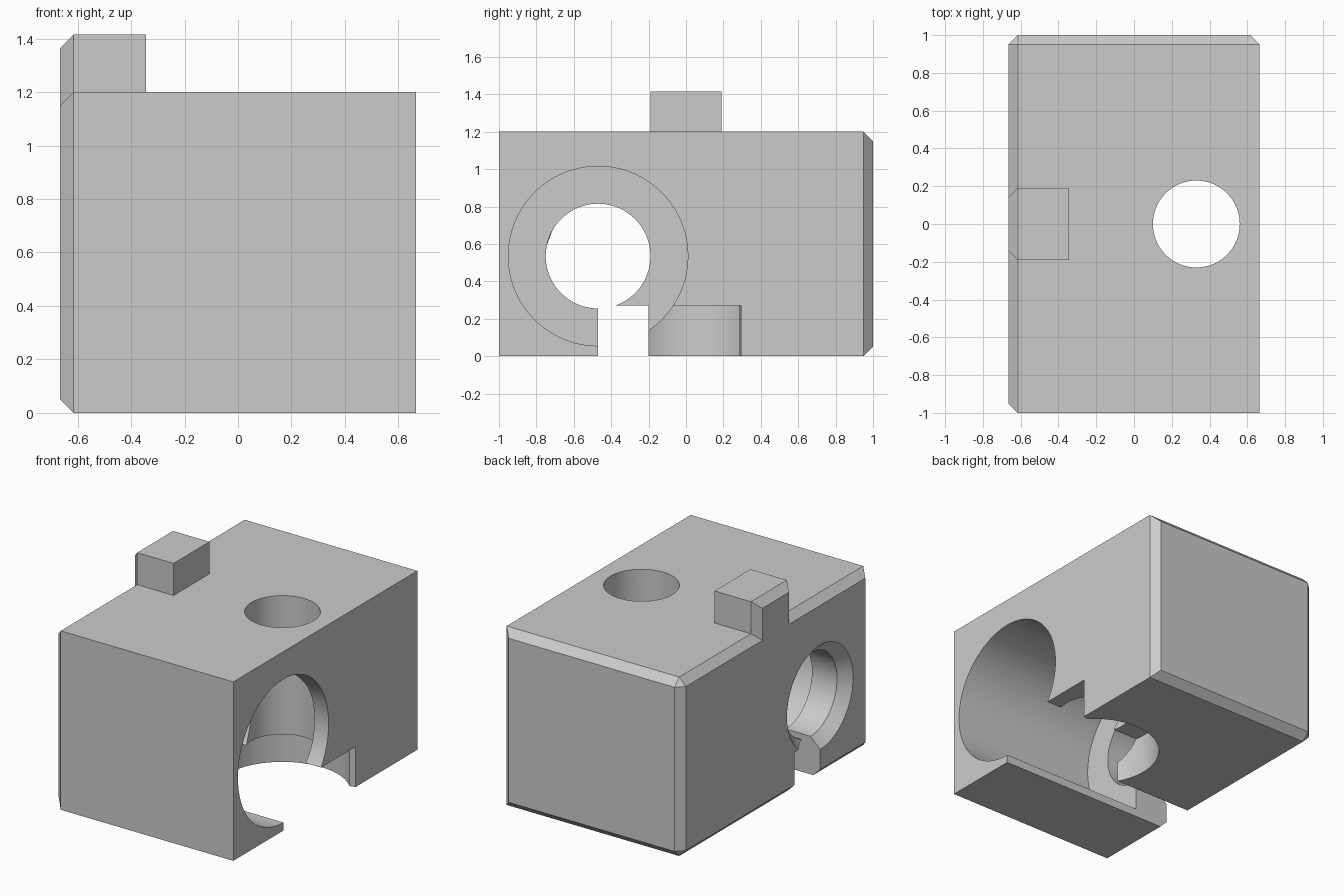
import bpy
import bmesh
from math import pi
from mathutils import Matrix, Vector

if "Cube" in bpy.data.objects:
    bpy.data.objects.remove(bpy.data.objects["Cube"])

metal = bpy.data.materials.new("light_grey_metal")
metal.use_nodes = True
GREY = (0.6, 0.6, 0.6, 1)
metal.diffuse_color = GREY
metal.node_tree.nodes["Principled BSDF"].inputs["Base Color"].default_value = GREY

HALF_X, HEIGHT, CHAMFER = 0.665, 1.2, 0.05
BORE_Y, BORE_Z = -0.47, 0.535
PORT_X, SLOT_Z = 0.33, 0.27


def make(name, bm):
    bmesh.ops.recalc_face_normals(bm, faces=bm.faces[:])
    mesh = bpy.data.meshes.new(name)
    bm.to_mesh(mesh)
    bm.free()
    mesh.materials.append(metal)
    obj = bpy.data.objects.new(name, mesh)
    bpy.context.collection.objects.link(obj)
    return obj


def box(name, lo, hi, bevel_edge=None):
    """Box between two corners; edges accepted by bevel_edge are chamfered."""
    lo, hi = Vector(lo), Vector(hi)
    bm = bmesh.new()
    bmesh.ops.create_cube(bm, size=1)
    for v in bm.verts:
        v.co = (lo + hi) / 2 + v.co * (hi - lo)
    if bevel_edge:
        edges = [e for e in bm.edges if bevel_edge([v.co for v in e.verts])]
        bmesh.ops.bevel(bm, geom=edges, offset=CHAMFER, segments=1,
                        affect='EDGES', offset_type='OFFSET')
    return make(name, bm)


def cylinder(name, centre, r1, r2, depth, along_x=False):
    """Cylinder or cone starting at centre and running along +x or +z."""
    bm = bmesh.new()
    turn = Matrix.Rotation(pi / 2, 4, 'Y') if along_x else Matrix.Identity(4)
    bmesh.ops.create_cone(bm, cap_ends=True, segments=96, radius1=r1, radius2=r2, depth=depth,
                          matrix=Matrix.Translation(centre) @ turn
                          @ Matrix.Translation((0, 0, depth / 2)))
    return make(name, bm)


def prism(name, outline, z0, z1):
    bm = bmesh.new()
    face = bm.faces.new([bm.verts.new((x, y, z0)) for x, y in outline])
    top = bmesh.ops.extrude_face_region(bm, geom=[face])["geom"]
    for v in top:
        if isinstance(v, bmesh.types.BMVert):
            v.co.z = z1
    return make(name, bm)


def combine(target, tool, operation):
    mod = target.modifiers.new(tool.name, 'BOOLEAN')
    mod.operation, mod.solver, mod.object = operation, 'EXACT', tool
    bpy.context.view_layer.objects.active = target
    bpy.ops.object.modifier_apply(modifier=mod.name)
    bpy.data.objects.remove(tool)


# Main block: chamfered all round its -x and +y faces
block = box("heater_block", (-HALF_X, -1, 0), (HALF_X, 1, HEIGHT),
            lambda p: all(c.x < -0.6 for c in p) or all(c.y > 0.9 for c in p))

# Locating tab, flush with the -x face
tab = box("tab", (-HALF_X, -0.19, 1.0), (-0.345, 0.19, 1.415),
          lambda p: all(c.x < -0.6 for c in p) and any(c.z > 1.4 for c in p))
combine(block, tab, 'UNION')

# Stepped cross bore with a countersunk exit
combine(block, cylinder("wide_bore", (-0.41, BORE_Y, BORE_Z), 0.48, 0.48, 1.2, True), 'DIFFERENCE')
combine(block, cylinder("narrow_bore", (-0.8, BORE_Y, BORE_Z), 0.28, 0.28, 0.6, True), 'DIFFERENCE')
combine(block, cylinder("countersink", (-HALF_X - 0.01, BORE_Y, BORE_Z), 0.36, 0.28, 0.08, True),
        'DIFFERENCE')

# Vertical port, its round pocket underneath and the flared side opening
combine(block, cylinder("port", (PORT_X, 0, -0.1), 0.23, 0.23, 1.5), 'DIFFERENCE')
combine(block, cylinder("pocket", (PORT_X, 0, -0.1), 0.412, 0.412, SLOT_Z + 0.1), 'DIFFERENCE')
flare = [(0.4, -0.3), (0.705, -0.3), (0.705, 0.305), (0.625, 0.285), (0.4, 0.2)]
combine(block, prism("flare", flare, -0.1, SLOT_Z), 'DIFFERENCE')

# Clamping slot along the underside
combine(block, box("slot", (-1, BORE_Y, -0.1), (1, -0.2, SLOT_Z)), 'DIFFERENCE')

bpy.ops.object.select_all(action='DESELECT')
block.select_set(True)
bpy.context.view_layer.objects.active = block
bpy.ops.object.shade_smooth_by_angle(angle=pi / 9)
